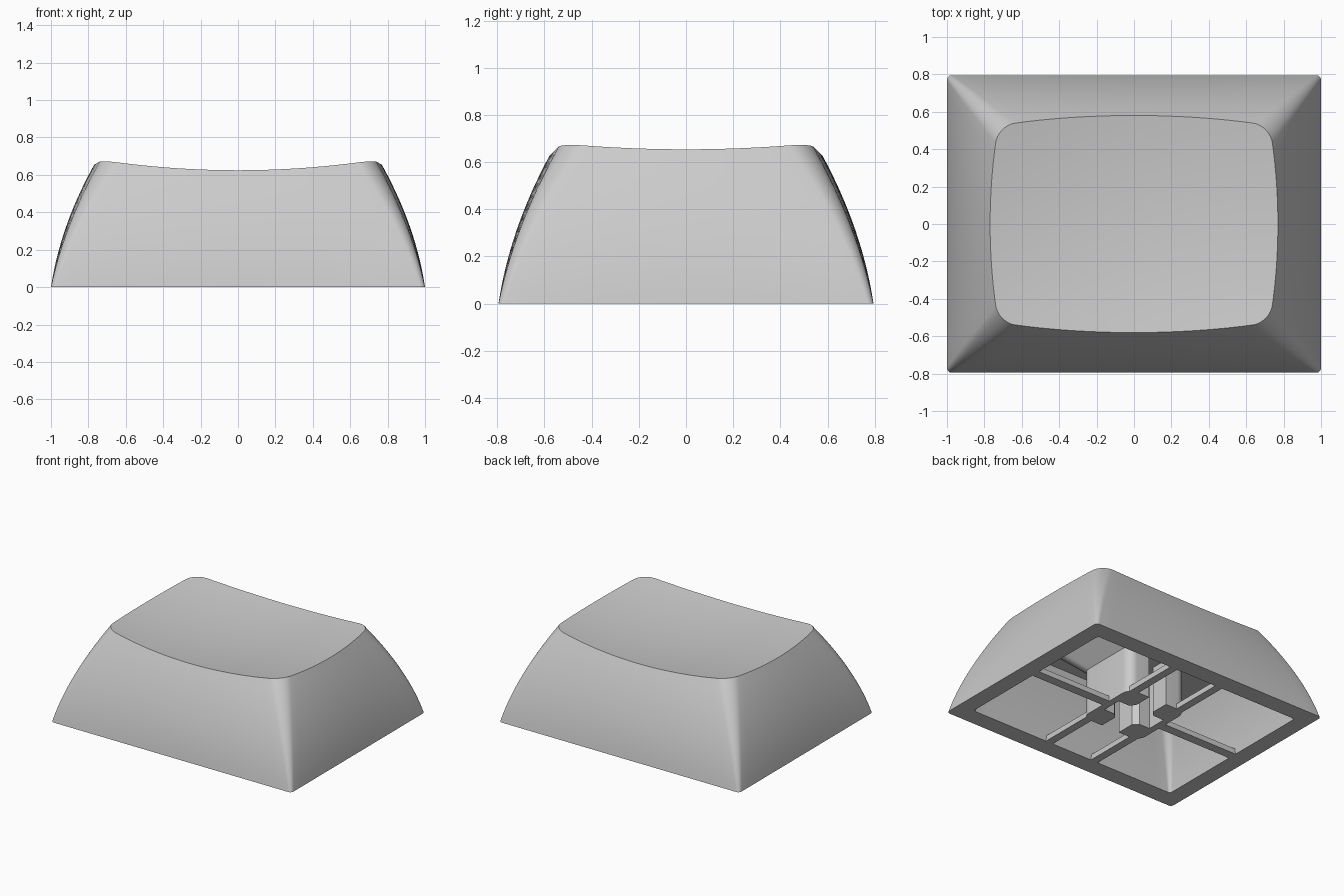
import bpy, bmesh, math

if "Cube" in bpy.data.objects:
    bpy.data.objects.remove(bpy.data.objects["Cube"])

HALF_X, HALF_Y = 1.0, 0.795
CEILING, STEM_TOP = 0.5, 0.35
SIDE_STEPS, CORNER_STEPS, LEVELS = 20, 8, 14

grey = bpy.data.materials.new("plain_grey")
grey.use_nodes = True
grey.diffuse_color = (0.6, 0.6, 0.6, 1)
grey.node_tree.nodes["Principled BSDF"].inputs["Base Color"].default_value = (0.6, 0.6, 0.6, 1)


def finish(name, bm, smooth=True):
    bmesh.ops.recalc_face_normals(bm, faces=bm.faces)
    mesh = bpy.data.meshes.new(name)
    bm.to_mesh(mesh)
    bm.free()
    mesh.materials.append(grey)
    obj = bpy.data.objects.new(name, mesh)
    bpy.context.collection.objects.link(obj)
    if smooth:
        bpy.ops.object.select_all(action='DESELECT')
        obj.select_set(True)
        bpy.context.view_layer.objects.active = obj
        bpy.ops.object.shade_smooth_by_angle(angle=math.radians(30))


def rounded_rect(hx, hy, r):
    """Outline with evenly divided sides and round corners."""
    pts = []
    corners = [(1, 1), (-1, 1), (-1, -1), (1, -1)]
    for i, (sx, sy) in enumerate(corners):
        for k in range(CORNER_STEPS + 1):
            a = math.pi / 2 * (i + k / CORNER_STEPS)
            pts.append((sx * (hx - r) + r * math.cos(a), sy * (hy - r) + r * math.sin(a)))
        nx, ny = corners[(i + 1) % 4]
        a = math.pi / 2 * (i + 1)
        end = (nx * (hx - r) + r * math.cos(a), ny * (hy - r) + r * math.sin(a))
        start = pts[-1]
        for k in range(1, SIDE_STEPS):
            t = k / SIDE_STEPS
            pts.append(tuple(s + (e - s) * t for s, e in zip(start, end)))
    return pts


def loft(bm, rings):
    """Skin a list of rings and return their vertex loops."""
    loops = [[bm.verts.new(p) for p in ring] for ring in rings]
    for low, high in zip(loops, loops[1:]):
        for i in range(len(low)):
            j = (i + 1) % len(low)
            bm.faces.new((low[i], low[j], high[j], high[i]))
    return loops


def inset(z):
    return 0.15 * z + 0.31 * z * z


def section(z):
    """Outer outline at a height; the sides bow outwards more towards the top."""
    hx, hy = HALF_X - inset(z), HALF_Y - inset(z)
    return [(x * (1 - 0.06 * z * (y / hy) ** 2), y * (1 - 0.065 * z * (x / hx) ** 2))
            for x, y in rounded_rect(hx, hy, 0.025 + 0.11 * z)]


def dish(x, y):
    return 0.586 + 0.115 * (x * x + y * y)


cache = {}


def outline_at(z):
    key = round(z, 4)
    if key not in cache:
        cache[key] = section(key)
    return cache[key]


def outer_ring(t):
    """Ring at a fraction t of the height, following the dished rim."""
    ring = []
    for i in range(len(outline_at(0))):
        z = 0.65
        for _ in range(6):
            z = dish(*outline_at(z)[i])
        ring.append((*outline_at(z * t)[i], z * t))
    return ring


# Cap shell: ceiling, cavity walls, bottom rim, outer walls, dished top
rings = []
for k in range(9):
    z = CEILING * (1 - k / 8)
    rings.append([(x, y, z) for x, y in
                  rounded_rect(0.875 - inset(z), 0.66 - inset(z), 0.02 + 0.1 * z)])
rings += [outer_ring(k / LEVELS) for k in range(LEVELS + 1)]
rim = rings[-1]
for k in range(1, 10):
    s = 1 - k / 10
    rings.append([(x * s, y * s, dish(x * s, y * s)) for x, y, _ in rim])

bm = bmesh.new()
loops = loft(bm, rings)
bm.faces.new(loops[0])
centre = bm.verts.new((0, 0, dish(0, 0)))
for i in range(len(loops[-1])):
    bm.faces.new((loops[-1][i], loops[-1][(i + 1) % len(loops[-1])], centre))
finish("cap_shell", bm)

# Stem: two mirrored halves around a cross-shaped slot with chamfered corners
HALF, ROUND, SLOT, ARM, CHAMFER = 0.25, 0.07, 0.075, 0.2, 0.035
corner = [(HALF - ROUND + ROUND * math.sin(a), HALF - ROUND + ROUND * math.cos(a))
          for a in (math.pi / 2 * k / 8 for k in range(9))]
upper = [(ARM, SLOT), (SLOT + CHAMFER, SLOT), (SLOT, SLOT + CHAMFER), (SLOT, HALF)] + corner
outline = upper + [(x, -y) for x, y in reversed(upper)]
for side, name in ((1, "stem_left"), (-1, "stem_right")):
    bm = bmesh.new()
    face = bm.faces.new([bm.verts.new((side * x, y, 0)) for x, y in outline])
    top = bmesh.ops.extrude_face_region(bm, geom=[face], use_keep_orig=True)["geom"]
    bmesh.ops.translate(bm, vec=(0, 0, STEM_TOP),
                        verts=[v for v in top if isinstance(v, bmesh.types.BMVert)])
    finish(name, bm)

# Flared base joining the stem to the ceiling
bm = bmesh.new()
flare = loft(bm, [[(x, y, z) for x, y in rounded_rect(h, h, ROUND)]
                  for h, z in ((HALF, STEM_TOP), (HALF + CEILING - STEM_TOP, CEILING))])
bm.faces.new(flare[0])
finish("stem_flare", bm)


# Support ribs between the stem and the walls
def rib(name, x0, x1, y0, y1, height=0.04):
    bm = bmesh.new()
    bmesh.ops.create_cube(bm, size=1)
    for v in bm.verts:
        v.co = (x1 if v.co.x > 0 else x0, y1 if v.co.y > 0 else y0, height if v.co.z > 0 else 0)
    finish(name, bm, smooth=False)


for s, side in ((1, "left"), (-1, "right")):
    ends = sorted((s * (HALF - 0.01), s * 0.89))
    rib(f"cross_rib_{side}", *ends, -0.035, 0.035)
    for d, end in ((1, "back"), (-1, "front")):
        span = sorted((d * (HALF - 0.05), d * 0.67))
        rib(f"{end}_rib_{side}", s * 0.2 - 0.03, s * 0.2 + 0.03, *span)
